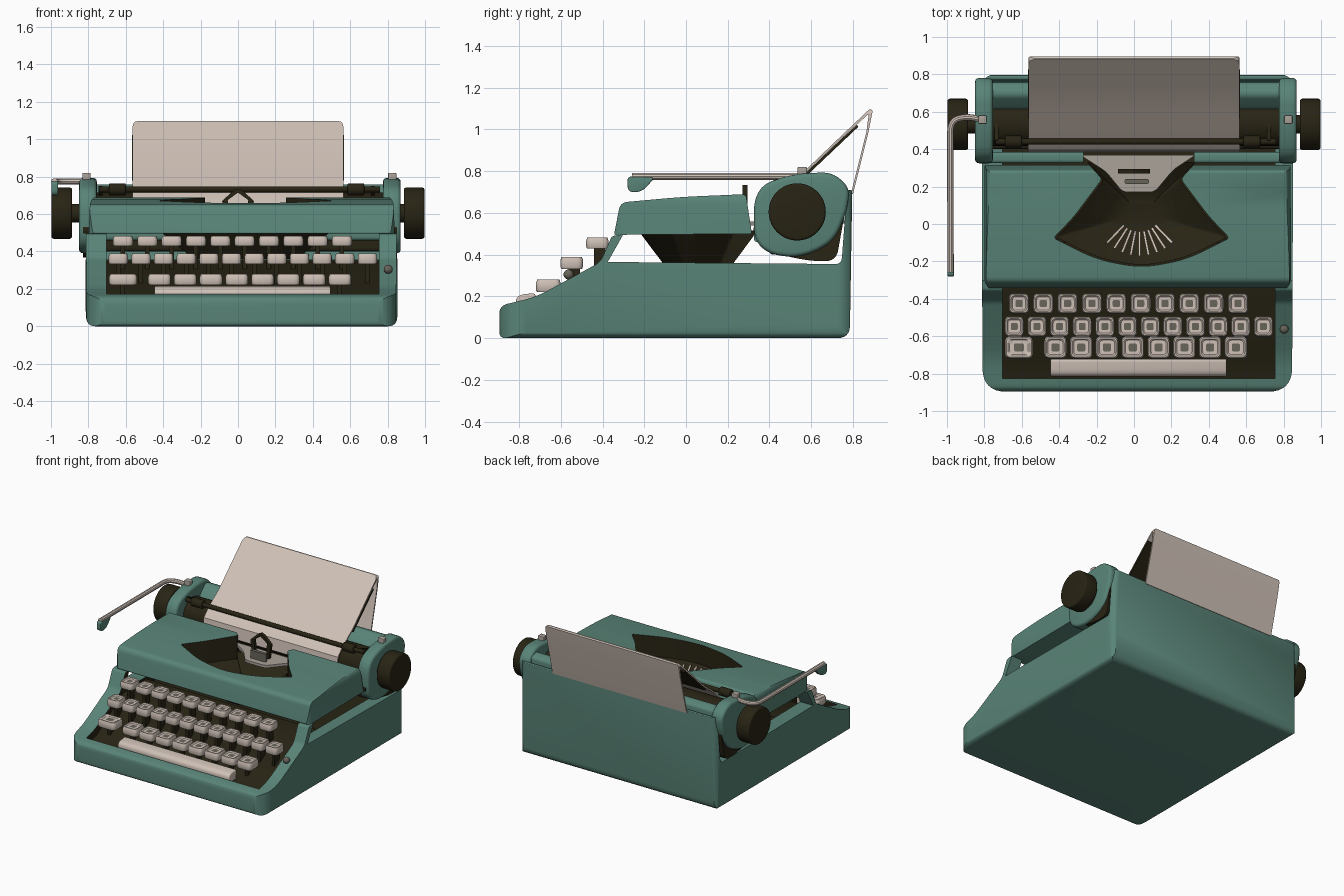
import bpy, bmesh, math

if "Cube" in bpy.data.objects:
    bpy.data.objects.remove(bpy.data.objects["Cube"])


def material(name, rgb):
    m = bpy.data.materials.new(name)
    m.diffuse_color = (*rgb, 1)
    m.use_nodes = True
    m.node_tree.nodes["Principled BSDF"].inputs["Base Color"].default_value = m.diffuse_color
    return m


TEAL = material("teal_enamel", (0.10, 0.23, 0.185))
CREAM = material("cream", (0.62, 0.53, 0.47))
DARK = material("dark_brown", (0.021, 0.017, 0.007))
METAL = material("dull_metal", (0.40, 0.36, 0.32))
GREY = material("grey_brown", (0.14, 0.13, 0.105))


def fillet(pts, n=6):
    """Round the corners of a 2D outline; a third value is the cut-back length."""
    out = []
    for i, p in enumerate(pts):
        if len(p) < 3 or p[2] == 0:
            out.append((p[0], p[1]))
            continue
        ends = []
        for q in (pts[i - 1], pts[(i + 1) % len(pts)]):
            d = math.dist(p[:2], q[:2])
            f = min(p[2], d * 0.48) / d
            ends.append((p[0] + (q[0] - p[0]) * f, p[1] + (q[1] - p[1]) * f))
        for k in range(n + 1):
            t = k / n
            a, b, c = (1 - t) ** 2, 2 * t * (1 - t), t * t
            out.append(tuple(a * ends[0][j] + b * p[j] + c * ends[1][j] for j in (0, 1)))
    return out


def rect(a0, a1, b0, b1, r=0.0):
    return fillet([(a0, b0, r), (a1, b0, r), (a1, b1, r), (a0, b1, r)], 4)


def circle(a, b, r, n=40):
    return [(a + r * math.cos(2 * math.pi * k / n), b + r * math.sin(2 * math.pi * k / n)) for k in range(n)]


def loft(name, rings, mats, index=0, cap_index=None):
    bm = bmesh.new()
    vs = [[bm.verts.new(p) for p in ring] for ring in rings]
    for r0, r1 in zip(vs, vs[1:]):
        for i in range(len(r0)):
            j = (i + 1) % len(r0)
            bm.faces.new((r0[i], r0[j], r1[j], r1[i]))
    bm.faces.new(vs[0])
    cap = bm.faces.new(vs[-1])
    for f in bm.faces:
        f.material_index = index
    if cap_index is not None:
        cap.material_index = cap_index
    bmesh.ops.recalc_face_normals(bm, faces=bm.faces[:])
    me = bpy.data.meshes.new(name)
    bm.to_mesh(me)
    bm.free()
    for m in mats:
        me.materials.append(m)
    ob = bpy.data.objects.new(name, me)
    bpy.context.collection.objects.link(ob)
    return ob


def prism(name, pts, axis, lo, hi, mats, bevel=0.0, index=0):
    place = {"x": lambda p, t: (t, p[0], p[1]), "y": lambda p, t: (p[0], t, p[1]),
             "z": lambda p, t: (p[0], p[1], t)}[axis]
    mats = mats if isinstance(mats, list) else [mats]
    ob = loft(name, [[place(p, t) for p in pts] for t in (lo, hi)], mats, index)
    if bevel:
        b = ob.modifiers.new("bevel", "BEVEL")
        b.width, b.segments, b.limit_method, b.angle_limit = bevel, 3, "ANGLE", math.radians(40)
    return ob


def bake(ob):
    dg = bpy.context.evaluated_depsgraph_get()
    me = bpy.data.meshes.new_from_object(ob.evaluated_get(dg))
    ob.modifiers.clear()
    ob.data = me


def combine(ob, cutter, op):
    m = ob.modifiers.new("cut", "BOOLEAN")
    m.operation, m.solver, m.object = op, "EXACT", cutter
    cutter.hide_render = True
    bake(ob)
    bpy.data.objects.remove(cutter)


# Lower case: side profile trimmed by rounded plan and front outlines, then hollowed
body = prism("body", fillet([
    (-0.895, 0, 0.03), (0.785, 0, 0.06), (0.797, 0.71, 0.01), (0.772, 0.71, 0.01),
    (0.745, 0.355, 0.03), (-0.375, 0.365), (-0.30, 0.498, 0.01), (-0.355, 0.49, 0.015),
    (-0.41, 0.365, 0.03), (-0.72, 0.197, 0.06), (-0.895, 0.155, 0.04)]), "x", -0.9, 0.95, [TEAL, DARK])
combine(body, prism("plan", fillet([(-0.81, -0.897, 0.13), (0.845, -0.897, 0.13), (0.853, 0.80, 0.08),
                                    (-0.815, 0.80, 0.08)], 8), "z", -0.2, 1.2, [TEAL, DARK]), "INTERSECT")
combine(body, prism("outline", fillet([(-0.81, 0, 0.05), (0.85, 0, 0.05), (0.857, 0.2), (0.845, 0.9),
                                       (-0.808, 0.9), (-0.82, 0.2)]), "y", -1.1, 1.1, [TEAL, DARK]), "INTERSECT")
combine(body, prism("well", [(-0.825, 0.115), (-0.70, 0.145), (-0.38, 0.345), (-0.1, 0.345), (-0.08, 0.3),
                             (0.72, 0.3), (0.72, 1.3), (-0.825, 1.3)], "x", -0.702, 0.755,
                    [TEAL, DARK], index=1), "DIFFERENCE")

# Top cover with the fan-shaped opening
hood = prism("top_cover", fillet([
    (-0.345, 0.495, 0.01), (-0.315, 0.65, 0.035), (-0.02, 0.677, 0.1), (0.287, 0.69, 0.02),
    (0.316, 0.50, 0.01)]), "x", -0.9, 0.95, [TEAL, DARK])
combine(hood, prism("plan", fillet([(-0.80, -0.36, 0.08), (0.84, -0.36, 0.08), (0.84, 0.4), (-0.80, 0.4)]),
                    "z", 0.2, 1.0, [TEAL, DARK]), "INTERSECT")
combine(hood, prism("outline", fillet([(-0.802, 0.4), (0.842, 0.4), (0.83, 0.7, 0.06), (-0.79, 0.7, 0.06)]),
                    "y", -0.6, 0.6, [TEAL, DARK]), "INTERSECT")
FAN = fillet([(-0.43, -0.075, 0.02), (-0.2, -0.19, 0.1), (0.04, -0.235, 0.1), (0.28, -0.19, 0.1),
              (0.51, -0.075, 0.02), (0.40, 0.04, 0.05), (0.31, 0.16, 0.05), (0.25, 0.24, 0.02),
              (0.34, 0.34), (-0.26, 0.34), (-0.17, 0.24, 0.02), (-0.23, 0.16, 0.05), (-0.32, 0.04, 0.05)])
combine(hood, prism("fan", FAN, "z", 0.3, 0.9, [TEAL, DARK], index=1), "DIFFERENCE")

# Type basket: a dark bowl under the opening
loft("type_basket", [[(0.04 + (x - 0.04) * s, 0.06 + (y - 0.06) * s, z) for x, y in FAN]
                     for s, z in ((0.6, 0.36), (0.97, 0.5), (0.97, 0.515), (0.55, 0.43), (0.3, 0.40))], [DARK])
for k in range(9):
    a = math.radians(-90 + (k - 4) * 11)
    c, s = math.cos(a), math.sin(a)
    ends = [(0.03 + c * r, 0.08 + s * r, z) for r, z in ((0.12, 0.42), (0.25, 0.51))]
    loft(f"type_bar_{k + 1}", [[(x - s * u * 0.006, y + c * u * 0.006, z + v * 0.008)
                                for u, v in ((-1, -1), (1, -1), (1, 1), (-1, 1))] for x, y, z in ends], [CREAM])

# Ribbon plate and type guide behind the basket
prism("ribbon_plate", fillet([(-0.29, 0.37), (0.33, 0.37), (0.21, 0.29, 0.03), (0.11, 0.17, 0.03),
                              (-0.06, 0.17, 0.03), (-0.15, 0.28, 0.03)]), "z", 0.54, 0.56, METAL)
prism("type_guide", rect(-0.05, 0.08, 0.215, 0.24, 0.01), "z", 0.53, 0.62, GREY)
for side in (-1, 1):
    prism("ribbon_guide", [(side * 0.0, 0.735), (side * 0.025, 0.725), (side * 0.085, 0.67),
                           (side * 0.07, 0.55), (side * 0.045, 0.55), (side * 0.055, 0.675), (0, 0.715)],
          "y", 0.27, 0.295, DARK)

# Carriage: end plates, dark under-blocks, studs, knobs
PLATE = fillet([(0.325, 0.47, 0.08), (0.325, 0.72, 0.12), (0.50, 0.785, 0.08), (0.70, 0.797, 0.06),
                (0.787, 0.72, 0.05), (0.77, 0.61, 0.03), (0.71, 0.46, 0.10), (0.55, 0.385, 0.10),
                (0.40, 0.40, 0.08)])
UNDER = fillet([(0.31, 0.52, 0.04), (0.40, 0.41, 0.08), (0.60, 0.368, 0.08), (0.72, 0.37, 0.05),
                (0.765, 0.62), (0.4, 0.62)])
for side, x0, x1 in (("left", -0.85, -0.755), ("right", 0.775, 0.87)):
    out = -1 if side == "left" else 1
    prism(side + "_carriage_end", PLATE, "x", x0, x1, TEAL, 0.02)
    prism(side + "_carriage_block", UNDER, "x", x0 + 0.02, x1 - 0.02, DARK)
    sx = -0.81 if out < 0 else 0.825
    prism(side + "_stud", rect(sx - 0.022, sx + 0.022, 0.535, 0.58, 0.008), "z", 0.77, 0.82, METAL, 0.005)
    prism(side + "_platen_knob", circle(0.533, 0.605, 0.137, 48), "x", *sorted((out * 0.887, out * 0.997)), DARK, 0.012)
prism("knob_shaft", circle(0.533, 0.605, 0.05), "x", -0.9, 0.9, DARK)
prism("platen", circle(0.533, 0.60, 0.115), "x", -0.77, 0.79, DARK)
prism("carriage_rail", rect(0.40, 0.72, 0.40, 0.52, 0.02), "x", -0.77, 0.79, DARK)
prism("carriage_back_cover", fillet([(0.60, 0.64), (0.615, 0.69, 0.02), (0.69, 0.765, 0.03), (0.755, 0.74, 0.02),
                                     (0.76, 0.55), (0.74, 0.55), (0.73, 0.64)]), "x", -0.77, 0.79, TEAL)
for side, x0, x1 in (("left", -0.78, -0.27), ("right", 0.32, 0.80)):
    prism(side + "_carriage_front_cover", rect(0.325, 0.385, 0.46, 0.62, 0.02), "x", x0, x1, TEAL)

# Paper bail with rollers and arms
prism("paper_bail", circle(0.44, 0.732, 0.016, 16), "x", -0.74, 0.76, DARK)
for side, x in (("left", -0.645), ("right", 0.63)):
    prism(side + "_bail_roller", circle(0.44, 0.732, 0.032, 24), "x", x - 0.045, x + 0.045, DARK, 0.006)
    ax = x + (0.09 if x > 0 else -0.09)
    prism(side + "_bail_arm", [(0.43, 0.72), (0.45, 0.75), (0.60, 0.69), (0.58, 0.65)], "x", ax - 0.01, ax + 0.01, DARK)

# Folded paper sheet and its dark support
paper = prism("paper", [(0.385, 0.57), (0.395, 0.66), (0.45, 0.717), (0.58, 0.812), (0.75, 0.975), (0.882, 1.10),
                        (0.895, 1.09), (0.875, 0.99), (0.80, 0.69), (0.79, 0.69), (0.865, 0.99), (0.876, 1.075),
                        (0.75, 0.962), (0.58, 0.80), (0.456, 0.707), (0.407, 0.655), (0.397, 0.57)],
              "x", -0.7, 0.7, CREAM)
combine(paper, prism("outline", fillet([(-0.567, 0.4), (0.567, 0.4), (0.563, 1.097, 0.03), (-0.563, 1.097, 0.03)]),
                     "y", 0, 1.2, CREAM), "INTERSECT")
prism("paper_support", [(0.565, 0.787), (0.58, 0.798), (0.75, 0.96), (0.82, 1.022), (0.825, 1.012), (0.58, 0.78)],
      "x", -0.568, 0.568, DARK)

# Carriage return lever
cu = bpy.data.curves.new("return_lever", "CURVE")
cu.dimensions, cu.bevel_depth, cu.bevel_resolution, cu.use_fill_caps = "3D", 0.017, 3, True
path = fillet([(-0.82, 0.56), (-0.90, 0.575, 0.04), (-0.982, 0.55, 0.06), (-0.981, -0.265)])[:-1] + [(-0.981, -0.26)]
sp = cu.splines.new("POLY")
sp.points.add(len(path) - 1)
for p, (x, y) in zip(sp.points, path):
    p.co = (x, y, 0.775, 1)
cu.materials.append(CREAM)
tmp = bpy.data.objects.new("lever_path", cu)
bpy.context.collection.objects.link(tmp)
dg = bpy.context.evaluated_depsgraph_get()
lever = bpy.data.objects.new("return_lever", bpy.data.meshes.new_from_object(tmp.evaluated_get(dg)))
bpy.context.collection.objects.link(lever)
bpy.data.objects.remove(tmp)
prism("lever_grip", fillet([(-0.28, 0.70, 0.03), (-0.21, 0.70, 0.04), (-0.15, 0.77, 0.02), (-0.28, 0.775, 0.02)]),
      "x", -0.997, -0.962, TEAL, 0.008)


# Keys: rounded, dished caps on dark stems
def key(name, x, y, z0, z1, w, d):
    rings = []
    for s, z in ((0.92, z0), (1, z0 + 0.01), (1, z1 - 0.016), (0.9, z1), (0.78, z1), (0.66, z1 - 0.007),
                 (0.36, z1 - 0.007)):
        rings.append([(a, b, z) for a, b in rect(x - w * s / 2, x + w * s / 2, y - d * s / 2, y + d * s / 2, 0.028 * s)])
    loft(name, rings, [CREAM, GREY], 0, 1)
    prism(name + "_stem", rect(x - 0.012, x + 0.012, y - 0.015, y + 0.04), "z", z0 - 0.13, z0 + 0.005, DARK)


ROWS = [("back", 10, -0.615, 0.556, -0.425, 0.43, 0.482, 0.108),
        ("middle", 12, -0.64, 0.692, -0.548, 0.332, 0.39, 0.103),
        ("front", 8, -0.42, 0.545, -0.66, 0.222, 0.28, 0.121)]
for row, n, xa, xb, y, z0, z1, w in ROWS:
    for k in range(n):
        key(f"{row}_key_{k + 1}", xa + (xb - xa) * k / (n - 1), y, z0, z1, w, 0.108 if row != "front" else 0.118)
key("shift_key", -0.615, -0.66, 0.222, 0.28, 0.15, 0.118)
prism("space_bar", fillet([(-0.815, 0.14, 0.01), (-0.725, 0.14, 0.01), (-0.72, 0.217, 0.02), (-0.815, 0.205, 0.04)]),
      "x", -0.446, 0.495, CREAM, 0.012)

# Small side button
bpy.ops.mesh.primitive_uv_sphere_add(segments=20, ring_count=12, radius=0.024, location=(0.803, -0.563, 0.305))
bpy.context.object.name = "side_button"
bpy.context.object.data.materials.append(GREY)

# Bake bevels and smooth the rounded surfaces
for ob in list(bpy.context.scene.objects):
    if ob.modifiers:
        bake(ob)
    ob.data.shade_smooth()
    ob.data.set_sharp_from_angle(angle=math.radians(35))
